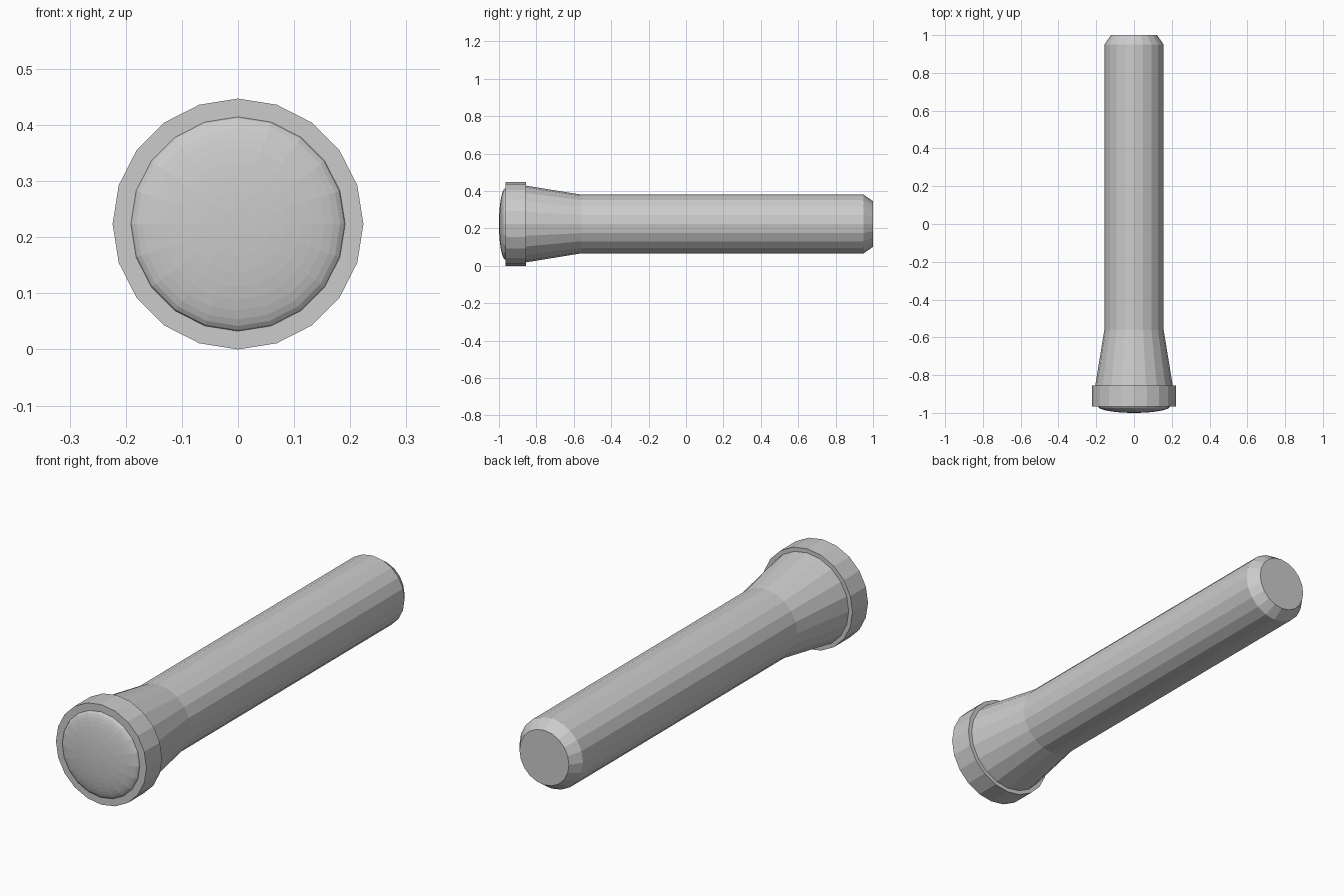
import bpy, bmesh
from math import sin, cos, pi, radians

if "Cube" in bpy.data.objects:
    bpy.data.objects.remove(bpy.data.objects["Cube"])

SIDES = 20
CENTRE_Z = 0.2235


def lathe(name, profile, smooth_angle=None):
    """Spin (y, radius) points around the long axis; radius 0 closes to a tip."""
    bm = bmesh.new()
    rings = []
    for y, r in profile:
        if r == 0:
            rings.append([bm.verts.new((0, y, CENTRE_Z))])
        else:
            rings.append([bm.verts.new((r * sin(2 * pi * i / SIDES), y,
                                        CENTRE_Z + r * cos(2 * pi * i / SIDES)))
                          for i in range(SIDES)])
    for a, b in zip(rings, rings[1:]):
        for i in range(SIDES):
            j = (i + 1) % SIDES
            if len(a) == 1:
                bm.faces.new((a[0], b[i], b[j]))
            else:
                bm.faces.new((a[i], a[j], b[j], b[i]))
    # flat end caps
    for ring in (rings[0], rings[-1]):
        if len(ring) > 1:
            bm.faces.new(ring)
    bmesh.ops.recalc_face_normals(bm, faces=bm.faces)
    mesh = bpy.data.meshes.new(name)
    bm.to_mesh(mesh)
    bm.free()
    obj = bpy.data.objects.new(name, mesh)
    bpy.context.collection.objects.link(obj)
    if smooth_angle:
        bpy.context.view_layer.objects.active = obj
        obj.select_set(True)
        bpy.ops.object.shade_smooth_by_angle(angle=radians(smooth_angle))
        obj.select_set(False)
    return obj


# Flared neck, straight handle and chamfered tail
lathe("handle", [(-0.855, 0.205), (-0.56, 0.157), (0.95, 0.157), (1.0, 0.122)])

# Wide collar around the lens
lathe("head_ring", [(-0.965, 0.2235), (-0.855, 0.2235)])

# Shallow domed lens: a quarter ellipse
STEPS = 10
dome = [(-0.965 - 0.035 * cos(pi / 2 * k / STEPS), 0.191 * sin(pi / 2 * k / STEPS))
        for k in range(STEPS + 1)]
lathe("lens", dome)
